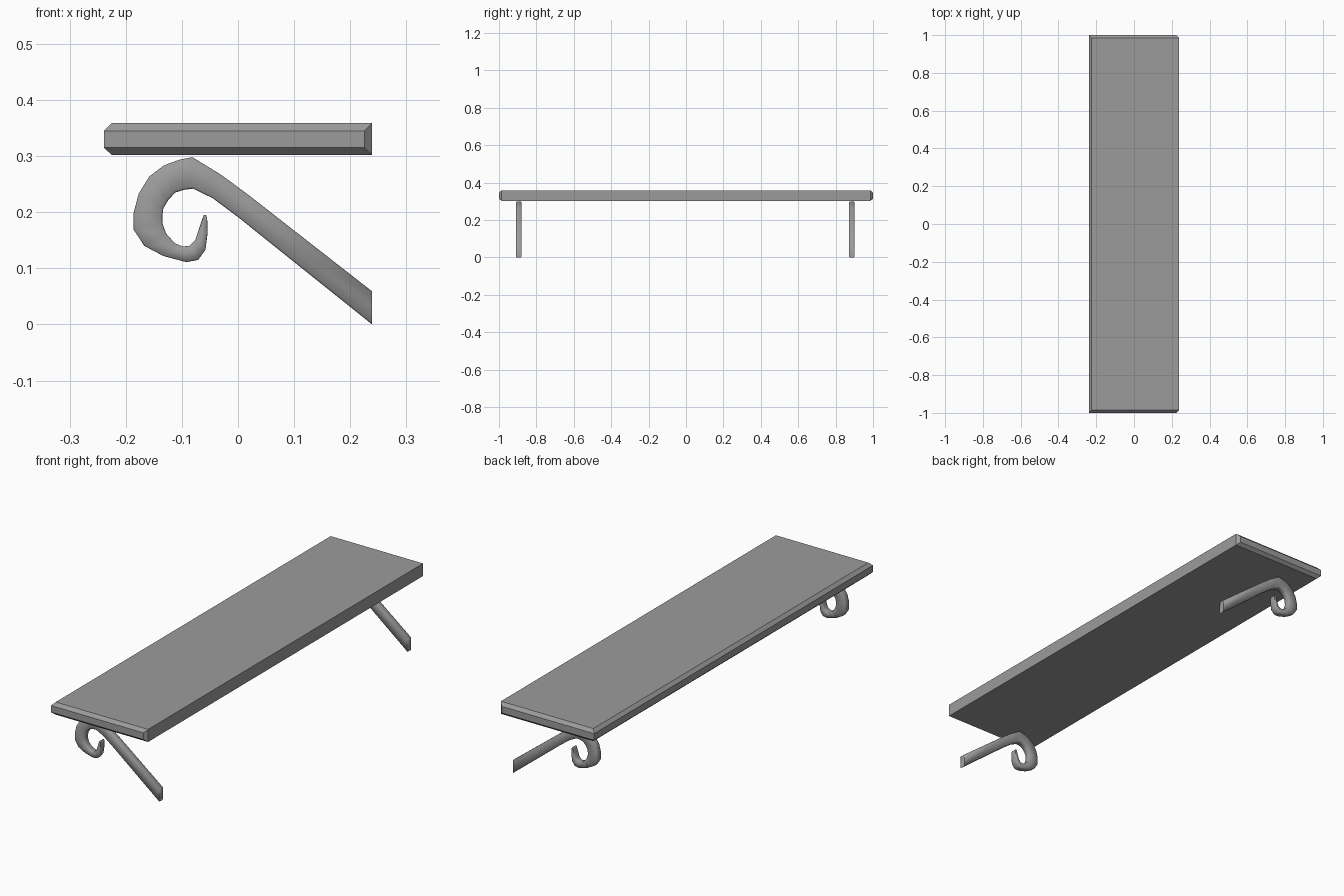
import bpy, bmesh
from mathutils import Vector
from math import radians

if "Cube" in bpy.data.objects:
    bpy.data.objects.remove(bpy.data.objects["Cube"])

grey = bpy.data.materials.new("dark_grey")
grey.diffuse_color = (0.33, 0.33, 0.33, 1)
grey.use_nodes = True
grey.node_tree.nodes["Principled BSDF"].inputs["Base Color"].default_value = grey.diffuse_color


def finish(name, bm):
    bmesh.ops.recalc_face_normals(bm, faces=bm.faces[:])
    me = bpy.data.meshes.new(name)
    bm.to_mesh(me)
    bm.free()
    me.materials.append(grey)
    ob = bpy.data.objects.new(name, me)
    bpy.context.collection.objects.link(ob)
    return ob


# Plank: flat back against the wall, chamfered front edge and ends
bm = bmesh.new()
for s in (-1, 1):
    for z in (0.315, 0.345):
        for x in (-0.239, 0.225):
            bm.verts.new((x, s, z))
    for z in (0.302, 0.359):
        for x in (-0.225, 0.239):
            bm.verts.new((x, s * 0.986, z))
bmesh.ops.convex_hull(bm, input=bm.verts[:])
bmesh.ops.dissolve_limit(bm, angle_limit=radians(2), verts=bm.verts[:], edges=bm.edges[:])
finish("shelf_plank", bm)

# Scroll bracket stations: outer x, z then inner x, z, from wall to curl tip
STATIONS = [
    (.239, .059, .239, .0), (.021, .229, .003, .189), (-.029, .266, -.045, .225),
    (-.081, .298, -.080, .242), (-.103, .294, -.096, .240), (-.131, .284, -.112, .235),
    (-.158, .264, -.124, .222), (-.177, .233, -.133, .207), (-.186, .199, -.135, .192),
    (-.186, .169, -.135, .181), (-.167, .140, -.128, .162), (-.133, .122, -.113, .145),
    (-.092, .111, -.099, .139), (-.071, .115, -.087, .140), (-.058, .133, -.076, .151),
    (-.054, .164, -.071, .166), (-.055, .190, -.063, .190), (-.057, .195, -.061, .195)]
# Bar section with small chamfers: position across the bar, half depth in y
SECTION = [(0, -.011), (.06, -.0145), (.94, -.0145), (1, -.011),
           (1, .011), (.94, .0145), (.06, .0145), (0, .011)]


def bracket(name, y):
    bm = bmesh.new()
    rings = []
    for ox, oz, ix, iz in STATIONS:
        o, i = Vector((ox, y, oz)), Vector((ix, y, iz))
        rings.append([bm.verts.new(o.lerp(i, t) + Vector((0, d, 0))) for t, d in SECTION])
    n = len(SECTION)
    for a, b in zip(rings, rings[1:]):
        for k in range(n):
            bm.faces.new((a[k], a[(k + 1) % n], b[(k + 1) % n], b[k]))
    bm.faces.new(rings[0])
    bm.faces.new(rings[-1])
    ob = finish(name, bm)
    bpy.ops.object.select_all(action='DESELECT')
    ob.select_set(True)
    bpy.context.view_layer.objects.active = ob
    bpy.ops.object.shade_smooth_by_angle(angle=radians(75))


bracket("front_bracket", -0.894)
bracket("rear_bracket", 0.886)
